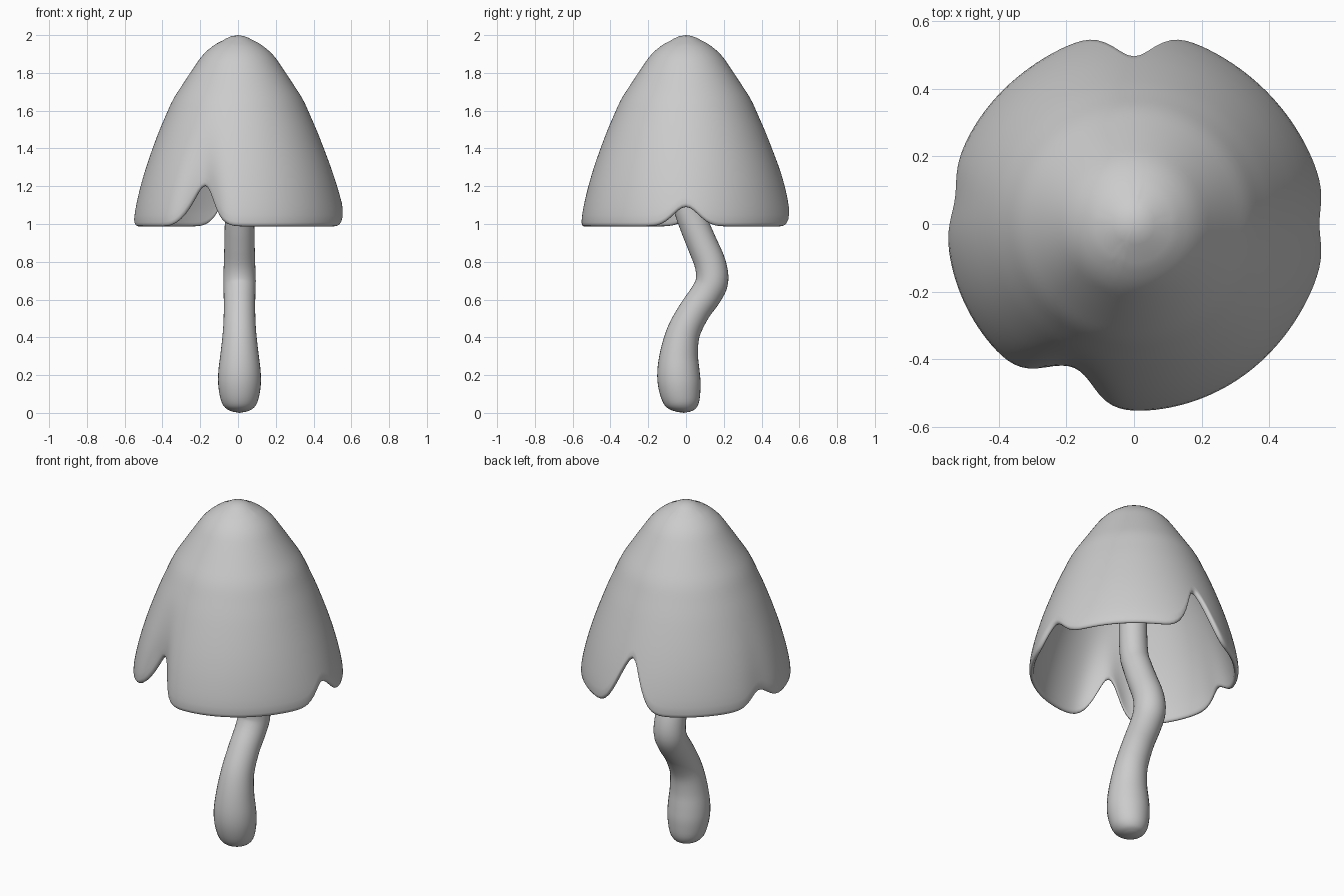
import bpy, bmesh
from math import sin, cos, pi, exp, radians

if "Cube" in bpy.data.objects:
    bpy.data.objects.remove(bpy.data.objects["Cube"])

def make_lathe(name, rings):
    """Skin a list of closed rings; a ring of one point becomes a pole."""
    bm = bmesh.new()
    rows = [[bm.verts.new(p) for p in ring] for ring in rings]
    for a, b in zip(rows, rows[1:]):
        n = max(len(a), len(b))
        for i in range(n):
            j = (i + 1) % n
            quad = [a[i % len(a)], a[j % len(a)], b[j % len(b)], b[i % len(b)]]
            bm.faces.new(list(dict.fromkeys(quad)))
    bmesh.ops.recalc_face_normals(bm, faces=bm.faces)
    mesh = bpy.data.meshes.new(name)
    bm.to_mesh(mesh)
    bm.free()
    mesh.shade_smooth()
    obj = bpy.data.objects.new(name, mesh)
    bpy.context.collection.objects.link(obj)
    return obj

def spline(pts, steps):
    """Catmull-Rom samples through tuples."""
    p = [pts[0]] + pts + [pts[-1]]
    out = []
    for k in range(1, len(p) - 2):
        for s in range(steps):
            t = s / steps
            out.append(tuple(0.5 * (2*b + (c-a)*t + (2*a-5*b+4*c-d)*t*t + (3*b-a-3*c+d)*t**3)
                             for a, b, c, d in zip(*p[k-1:k+3])))
    return out + [pts[-1]]

# Bell profile of the cap: (height, radius)
PROFILE = [(2.0, 0), (1.99, .06), (1.95, .125), (1.9, .186), (1.8, .253), (1.66, .345),
           (1.5, .415), (1.4, .453), (1.3, .488), (1.2, .518), (1.1, .542), (1.03, .554), (.9, .556)]

def raw_radius(z):
    for (z1, r1), (z0, r0) in zip(PROFILE, PROFILE[1:]):
        if z >= z0:
            return r0 + (r1 - r0) * (z - z0) / (z1 - z0)
    return PROFILE[-1][1]

def radius(z):
    h = min(.03, 2 - z)
    return sum(raw_radius(min(2, z + h * k / 2)) for k in range(-2, 3)) / 5

# Rim notches: angle, height, width, radial push, push width
NOTCHES = [(radians(-112.7), .215, .125, -.125, .13),
           (radians(0), .103, .12, .016, .30),
           (radians(90), .28, .125, .02, .30),
           (radians(172), .075, .12, -.012, .11)]

def bell(a, c, w):
    d = (a - c + pi) % (2 * pi) - pi
    return exp(-.5 * (d / w) ** 2)

def outer_radius(a, z):
    fade = max(0, (1.6 - z) / .6) ** 2
    return radius(z) + fade * sum(p * bell(a, c, pw) for c, h, w, p, pw in NOTCHES)

# Cap: thin notched shell with a rounded lip
N, ROWS, T, LIP = 160, 36, .026, .022
angles = [2 * pi * i / N for i in range(N)]
rim = [.987 + sum(h * bell(a, c, w) for c, h, w, p, pw in NOTCHES) for a in angles]

def cap_ring(u, inset, drop=0):
    ring = []
    for a, zr in zip(angles, rim):
        z = 2 - (2 - zr - LIP) * u ** 1.4
        r = max(.004, outer_radius(a, z) - inset)
        ring.append((r * cos(a), r * sin(a), z - drop))
    return ring

us = [k / ROWS for k in range(1, ROWS + 1)]
rings = [[(0, 0, 2)]] + [cap_ring(u, 0) for u in us]
for k in range(1, 6):
    t = pi * k / 6
    rings.append(cap_ring(1, T * (1 - cos(t)) / 2, LIP * sin(t)))
rings += [cap_ring(u, T, .025 * (1 - u)) for u in reversed(us) if u > .16]
rings.append([(0, 0, 1.96)])
make_lathe("cap", rings)

# Stem: S-bent tube with a swollen rounded foot, path of (y, z, radius)
path = spline([(-.012, .006, .035), (-.016, .022, .07), (-.024, .06, .096), (-.034, .14, .112),
               (-.04, .22, .112), (-.036, .32, .100), (-.012, .43, .088), (.045, .54, .083),
               (.108, .63, .084), (.138, .70, .086), (.128, .79, .083), (.083, .90, .080),
               (.042, 1.0, .078), (.010, 1.1, .076), (0, 1.3, .075), (0, 1.6, .075), (0, 1.9, .075)], 4)
M, X = 32, .008
tube = [[(X, -.012, 0)]]
for i, (y, z, r) in enumerate(path):
    q0, q1 = path[max(0, i - 1)], path[min(len(path) - 1, i + 1)]
    dy, dz = q1[0] - q0[0], q1[1] - q0[1]
    if z < .1:
        dy *= z / .1
    n = (dy * dy + dz * dz) ** .5
    tube.append([(X + r * cos(2*pi*k/M), y + r * sin(2*pi*k/M) * dz / n,
                  z - r * sin(2*pi*k/M) * dy / n) for k in range(M)])
tube.append([(X, 0, 1.91)])
make_lathe("stem", tube)
